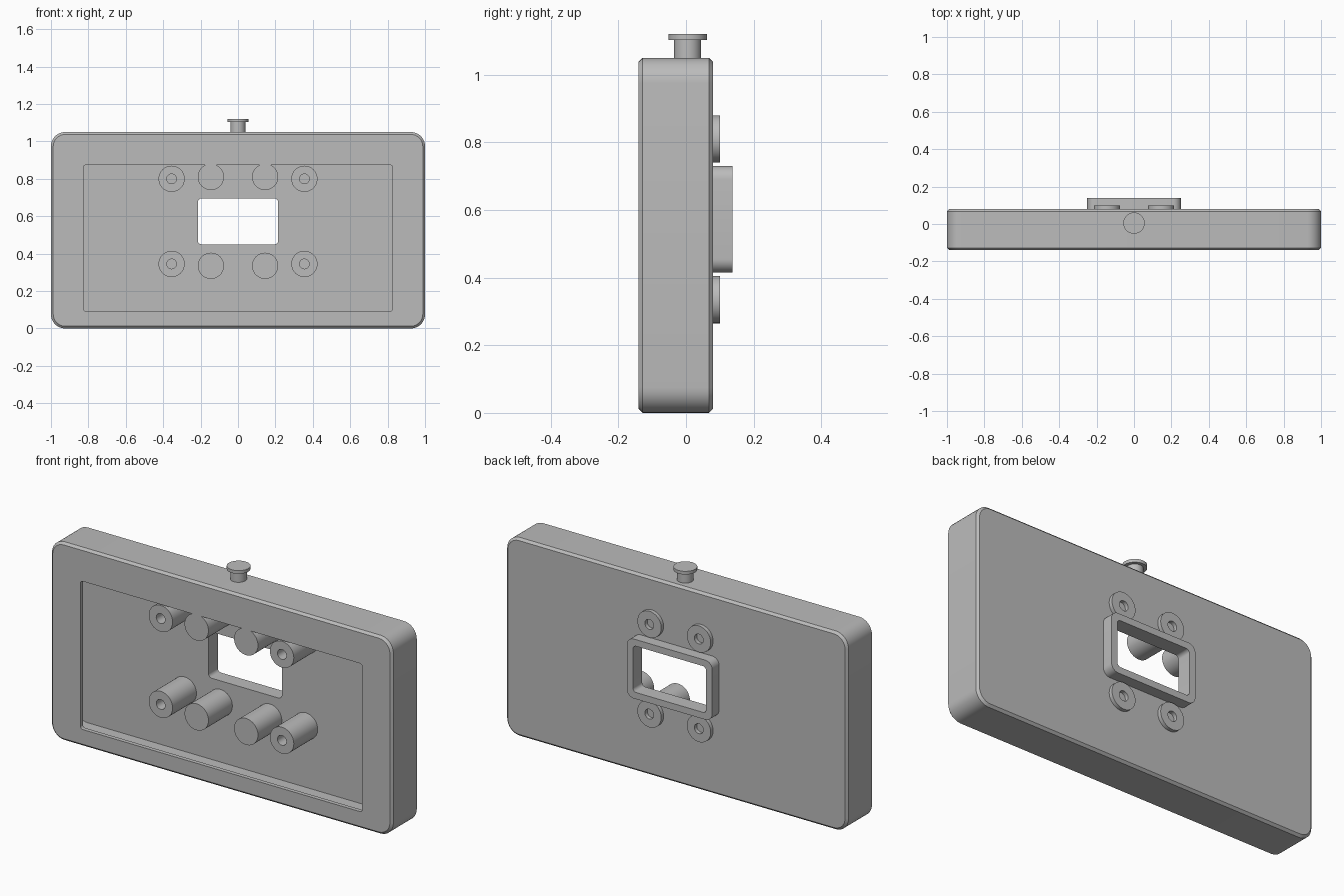
import bpy, bmesh, math

default = bpy.data.objects.get("Cube")
if default:
    bpy.data.objects.remove(default, do_unlink=True)

grey = bpy.data.materials.new("plain grey")
grey.use_nodes = True
grey.diffuse_color = (0.5, 0.5, 0.5, 1)
grey.node_tree.nodes["Principled BSDF"].inputs["Base Color"].default_value = (0.5, 0.5, 0.5, 1)


def finish(name, bm):
    bmesh.ops.recalc_face_normals(bm, faces=bm.faces)
    mesh = bpy.data.meshes.new(name)
    bm.to_mesh(mesh)
    bm.free()
    mesh.materials.append(grey)
    obj = bpy.data.objects.new(name, mesh)
    bpy.context.collection.objects.link(obj)
    bpy.ops.object.select_all(action="DESELECT")
    bpy.context.view_layer.objects.active = obj
    obj.select_set(True)
    bpy.ops.object.shade_smooth_by_angle(angle=math.radians(30))
    return obj


def bridge(bm, a, b):
    for i in range(len(a)):
        j = (i + 1) % len(a)
        bm.faces.new((a[i], a[j], b[j], b[i]))


def rounded_rect(half_x, low, high, radius, y, steps=8):
    """Rounded rectangle in the xz plane at depth y."""
    points = []
    for corner, (sx, top) in enumerate(((1, 1), (-1, 1), (-1, 0), (1, 0))):
        cx = sx * (half_x - radius)
        cz = high - radius if top else low + radius
        for k in range(steps + 1):
            a = math.pi / 2 * (corner + k / steps)
            points.append((cx + radius * math.cos(a), y, cz + radius * math.sin(a)))
    return points


def closed_loft(name, loops):
    """Ring-shaped solid: successive loops joined, last back to first."""
    bm = bmesh.new()
    rings = [[bm.verts.new(p) for p in loop] for loop in loops]
    for i, ring in enumerate(rings):
        bridge(bm, ring, rings[(i + 1) % len(rings)])
    return finish(name, bm)


def turned(name, profile, place, sides=40):
    """Solid of (radius, distance) steps turned about its axis, capped at both ends."""
    bm = bmesh.new()
    rings = []
    for r, d in profile:
        angles = [2 * math.pi * k / sides for k in range(sides)]
        rings.append([bm.verts.new(place(r * math.cos(a), r * math.sin(a), d)) for a in angles])
    for a, b in zip(rings, rings[1:]):
        bridge(bm, a, b)
    bm.faces.new(rings[0])
    bm.faces.new(rings[-1])
    return finish(name, bm)


FRONT, BACK, FLOOR, HEIGHT = -0.14, 0.08, 0.06, 1.05
BEVEL, LIP, WALL = 0.012, 0.022, 0.02


def outline(inset, y, radius):
    return rounded_rect(1 - inset, inset, HEIGHT - inset, radius, y)


def window(y):
    return rounded_rect(0.826, 0.09, 0.875, 0.015, y)


def opening(y):
    return rounded_rect(0.215, 0.45, 0.695, 0.02, y)


# Hollow case: front window, bevelled shell, cavity and rear opening
closed_loft("case", [
    window(FRONT),
    outline(BEVEL, FRONT, 0.065), outline(0, FRONT + BEVEL, 0.075),
    outline(0, BACK - BEVEL, 0.075), outline(BEVEL, BACK, 0.065),
    opening(BACK), opening(FLOOR),
    outline(WALL, FLOOR, 0.055), outline(WALL, FRONT + LIP, 0.055),
    window(FRONT + LIP),
])

# Raised frame around the rear opening
closed_loft("rear_frame", [
    opening(BACK), opening(0.138),
    rounded_rect(0.25, 0.415, 0.73, 0.04, 0.138),
    rounded_rect(0.25, 0.415, 0.73, 0.04, BACK),
])

# Pegs: outer ones bored from the front, inner ones bored from the rear disc
R, BORE = 0.07, 0.026
for side, sx in (("left", 1), ("right", -1)):
    for level, outer_z, inner_z in (("upper", 0.8, 0.81), ("lower", 0.345, 0.335)):
        turned(f"{level}_{side}_outer_peg",
               [(R, FLOOR + 0.005), (R, FRONT), (BORE, FRONT), (BORE, FLOOR - 0.02)],
               lambda u, v, d: (sx * 0.355 + u, d, outer_z + v))
        turned(f"{level}_{side}_inner_peg",
               [(R, FRONT), (R, 0.1), (BORE, 0.1), (BORE, FRONT + 0.03)],
               lambda u, v, d: (sx * 0.145 + u, d, inner_z + v))

# Push button on the top edge
turned("top_button", [(0.04, HEIGHT - 0.01), (0.04, 1.103), (0.057, 1.103), (0.057, 1.12)],
       lambda u, v, d: (u, 0.005 + v, d))
